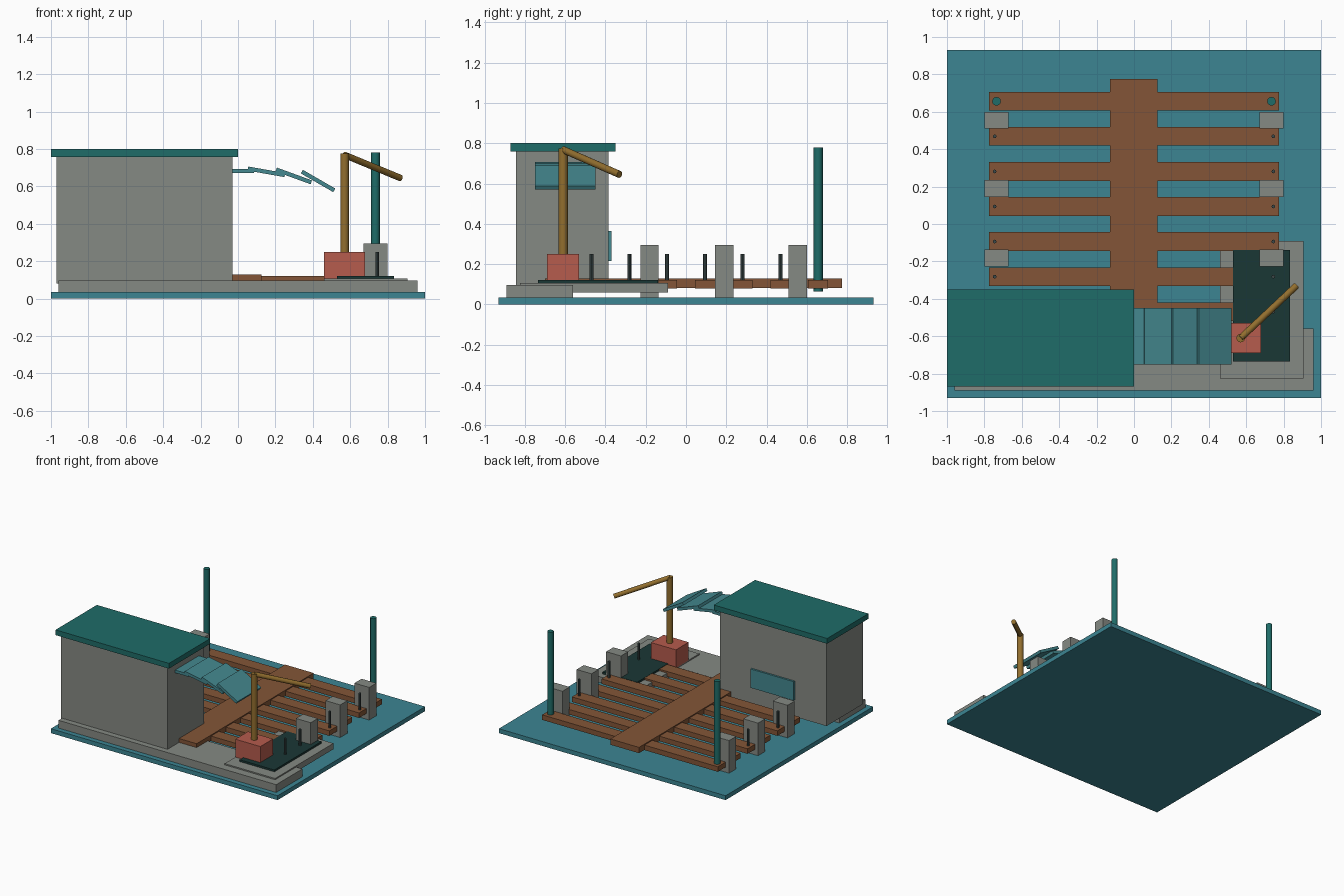
import bpy
from math import radians
from mathutils import Vector

if "Cube" in bpy.data.objects:
    bpy.data.objects.remove(bpy.data.objects["Cube"])


def material(name, r, g, b):
    m = bpy.data.materials.new(name)
    m.diffuse_color = [(c / 255) ** 2.2 for c in (r, g, b)] + [1]
    m.use_nodes = True
    m.node_tree.nodes["Principled BSDF"].inputs["Base Color"].default_value = m.diffuse_color
    return m


WATER = material("water", 62, 132, 145)
TEAL = material("roof_teal", 36, 108, 104)
GLASS = material("pale_teal", 70, 135, 142)
WOOD = material("wood", 130, 86, 58)
STONE = material("stone", 132, 136, 130)
DARK = material("dark_green", 32, 58, 56)
RED = material("brick_red", 180, 92, 78)
BRASS = material("brass", 145, 110, 50)
IRON = material("iron", 62, 75, 75)


def box(name, x, y, z, mat, tilt=0):
    """Box from (min, max) pairs, optionally tilted about y."""
    centre = [(a + b) / 2 for a, b in (x, y, z)]
    bpy.ops.mesh.primitive_cube_add(size=1, location=centre)
    o = bpy.context.object
    o.name = name
    o.scale = [b - a for a, b in (x, y, z)]
    o.rotation_euler.y = radians(tilt)
    o.data.materials.append(mat)
    return o


def rod(name, start, end, radius, mat, sides=12):
    """Cylinder between two points."""
    a, b = Vector(start), Vector(end)
    bpy.ops.mesh.primitive_cylinder_add(vertices=sides, radius=radius,
                                        depth=(b - a).length, location=(a + b) / 2)
    o = bpy.context.object
    o.name = name
    o.rotation_euler = (b - a).to_track_quat('Z', 'Y').to_euler()
    o.data.materials.append(mat)
    bpy.ops.object.shade_smooth_by_angle(angle=radians(35))
    return o


# Water slab and stone quay
box("water_base", (-1, 1), (-.93, .93), (0, .035), WATER)
box("quay", (-.96, .96), (-.89, -.56), (.03, .097), STONE)
box("quay_corner", (.46, .905), (-.825, -.09), (.06, .107), STONE)

# Building
box("building", (-.97, -.03), (-.845, -.385), (.08, .76), STONE)
box("roof", (-1, 0), (-.87, -.35), (.758, .8), TEAL)
box("back_window", (-.69, -.31), (-.39, -.37), (.215, .365), GLASS)

# Awning made of progressively steeper slats
for i, (cx, cz, tilt) in enumerate([(-.015, .682, 0), (.152, .678, 10),
                                    (.298, .656, 20), (.428, .629, 30)]):
    box(f"awning_slat_{i}", (cx - .1, cx + .1), (-.75, -.45),
        (cz - .011, cz + .011), GLASS, tilt)

# Dock: central walkway and cross planks
box("walkway", (-.128, .125), (-.70, .775), (.082, .128), WOOD)
for i in range(7):
    y = .656 - i * .1875
    box(f"plank_{i}", (-.775, .775), (y - .05, y + .05), (.08, .12), WOOD)
    for s in (-1, 1):
        if i == 0:
            rod("tall_pole", (s * .735, y, .065), (s * .735, y, .78), .023, TEAL)
        else:
            rod("short_post", (s * .745, y, .09), (s * .745, y, .25), .01, IRON, 8)

# Stone pillars along both sides
for y in (.555, .19, -.182):
    for s in (-1, 1):
        box("pillar", (s * .735 - .065, s * .735 + .065),
            (y - .045, y + .045), (.03, .295), STONE)

# Loading plate, block and bent lamp
box("loading_plate", (.53, .835), (-.735, -.14), (.105, .122), DARK)
box("lamp_block", (.46, .68), (-.69, -.53), (.105, .25), RED)
rod("lamp_post", (.57, -.61, .24), (.57, -.61, .775), .023, BRASS)
rod("lamp_arm", (.57, -.61, .768), (.868, -.33, .645), .018, BRASS)
